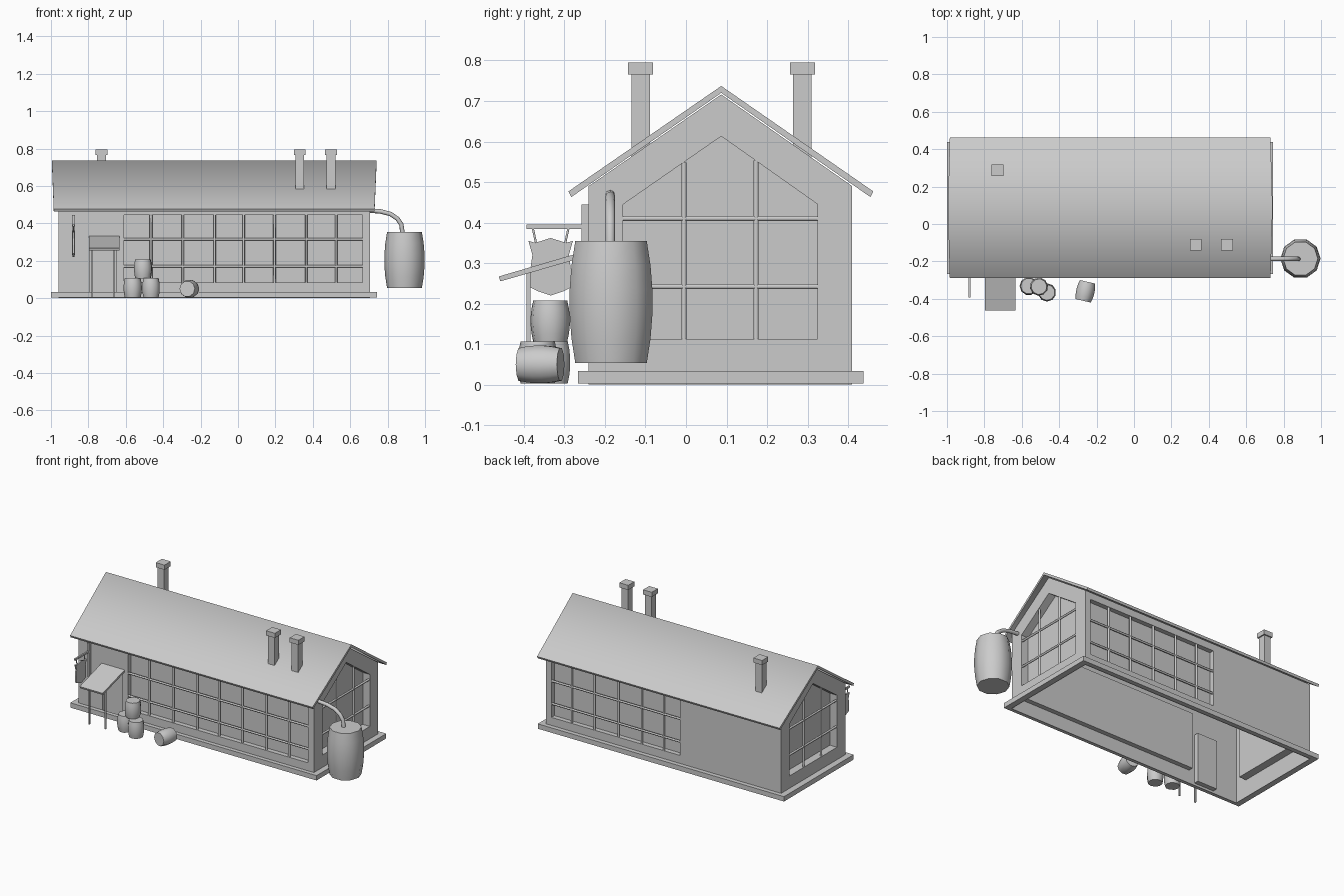
import bpy, bmesh, math
from mathutils import Vector

if "Cube" in bpy.data.objects:
    bpy.data.objects.remove(bpy.data.objects["Cube"])

X0, X1, Y0, Y1, YC = -0.96, 0.705, -0.24, 0.41, 0.087
EAVE, PEAK = 0.49, 0.716


def finish(name, bm, smooth=None):
    bmesh.ops.recalc_face_normals(bm, faces=bm.faces[:])
    me = bpy.data.meshes.new(name)
    bm.to_mesh(me)
    bm.free()
    ob = bpy.data.objects.new(name, me)
    bpy.context.collection.objects.link(ob)
    if smooth:
        bpy.ops.object.select_all(action='DESELECT')
        ob.select_set(True)
        bpy.context.view_layer.objects.active = ob
        bpy.ops.object.shade_smooth_by_angle(angle=math.radians(smooth))
    return ob


def box(name, lo, hi):
    bm = bmesh.new()
    bmesh.ops.create_cube(bm, size=1)
    for v in bm.verts:
        v.co = [(a + b) / 2 + c * (b - a) for a, b, c in zip(lo, hi, v.co)]
    return finish(name, bm)


def prism(name, pts, offset, smooth=None):
    bm = bmesh.new()
    f = bm.faces.new([bm.verts.new(p) for p in pts])
    ext = bmesh.ops.extrude_face_region(bm, geom=[f], use_keep_orig=True)
    bmesh.ops.translate(bm, vec=offset, verts=[v for v in ext['geom'] if isinstance(v, bmesh.types.BMVert)])
    return finish(name, bm, smooth)


def tube(name, pts, r, res=1):
    cu = bpy.data.curves.new(name, 'CURVE')
    cu.dimensions = '3D'
    cu.bevel_depth, cu.bevel_resolution, cu.use_fill_caps = r, res, True
    sp = cu.splines.new('POLY')
    sp.points.add(len(pts) - 1)
    for p, co in zip(sp.points, pts):
        p.co = (*co, 1)
    ob = bpy.data.objects.new(name, cu)
    bpy.context.collection.objects.link(ob)
    return ob


def wall(bm, outline, holes, to3d, depth):
    # Flat wall with recessed panels pushed inward
    def loop(pts, d=0):
        vs = [bm.verts.new(to3d(a, b, d)) for a, b in pts]
        return vs, [bm.edges.new((vs[i - 1], vs[i])) for i in range(len(vs))]
    edges = loop(outline)[1]
    for h in holes:
        front, e = loop(h)
        back, _ = loop(h, depth)
        edges += e
        bm.faces.new(back)
        for i in range(len(h)):
            bm.faces.new((front[i - 1], front[i], back[i], back[i - 1]))
    bmesh.ops.triangle_fill(bm, edges=edges, use_beauty=True, use_dissolve=False)


def rect(a0, a1, b0, b1):
    return [(a0, b0), (a1, b0), (a1, b1), (a0, b1)]


# Wall shell, open underneath
front = lambda a, b, d=0: (a, Y0 + d, b)
back = lambda a, b, d=0: (a, Y1 - d, b)
right = lambda a, b, d=0: (X1 - d, a, b)
left = lambda a, b, d=0: (X0 + d, a, b)
gable = [(Y0, 0), (Y1, 0), (Y1, EAVE), (YC, PEAK), (Y0, EAVE)]
gable_win = [(-0.155, 0.113), (0.325, 0.113), (0.325, 0.445), (YC, 0.613), (-0.155, 0.445)]
bm = bmesh.new()
wall(bm, rect(X0, X1, 0, EAVE), [rect(-0.61, 0.665, 0.085, 0.445), rect(-0.79, -0.65, 0.015, 0.33)], front, 0.03)
wall(bm, rect(X0, X1, 0, EAVE), [rect(-0.245, 0.665, 0.085, 0.445)], back, 0.03)
wall(bm, gable, [gable_win], right, 0.05)
wall(bm, gable, [gable_win], left, 0.05)
bmesh.ops.remove_doubles(bm, verts=bm.verts[:], dist=1e-5)
finish("walls", bm)

# Window bars
bars_x = [-0.465, -0.295, -0.125, 0.03, 0.195, 0.365, 0.525]
for side, to3d, start in (("front", front, -0.61), ("back", back, -0.245)):
    for x in bars_x:
        if x > start:
            tube(side + "_window_bar", [to3d(x, z, 0.008) for z in (0.085, 0.445)], 0.007)
    for z in (0.17, 0.315):
        tube(side + "_window_rail", [to3d(x, z, 0.008) for x in (start, 0.665)], 0.007)
for side, to3d in (("right", right), ("left", left)):
    for y in (-0.005, 0.173):
        top = 0.613 - abs(y - YC) * 0.7
        tube(side + "_window_bar", [to3d(y, z, 0.008) for z in (0.113, top)], 0.007)
    for z in (0.242, 0.41):
        tube(side + "_window_rail", [to3d(y, z, 0.008) for y in (-0.155, 0.325)], 0.007)

# Foundation ledge around the walls
box("front_ledge", (-1, -0.266, 0.003), (0.742, Y0, 0.034))
box("back_ledge", (-1, Y1, 0.003), (0.742, 0.438, 0.034))
box("left_ledge", (-1, Y0, 0.003), (X0, Y1, 0.034))
box("right_ledge", (X1, Y0, 0.003), (0.742, Y1, 0.034))

# Gabled roof, ridge slightly longer than the eaves
profile = [(-0.29, 0.477), (YC, 0.737), (0.462, 0.477), (0.455, 0.463), (YC, 0.72), (-0.283, 0.463)]
roof = prism("roof", [(-0.985, y, z) for y, z in profile], (1.715, 0, 0), 75)
for v in roof.data.vertices:
    if v.co.z > 0.7:
        v.co.x += 0.011 if v.co.x > 0 else -0.01

# Chimneys
for x, y in ((0.33, -0.112), (0.497, -0.112), (-0.73, 0.287)):
    box("chimney_shaft", (x - 0.023, y - 0.023, 0.56), (x + 0.023, y + 0.023, 0.767))
    box("chimney_cap", (x - 0.031, y - 0.031, 0.765), (x + 0.031, y + 0.031, 0.795))

# Door awning on two posts
prism("awning", [(-0.797, -0.462, 0.267), (-0.797, -0.458, 0.255), (-0.797, Y0, 0.318), (-0.797, Y0, 0.332)],
      (0.163, 0, 0))
for x in (-0.78, -0.664):
    box("awning_post", (x - 0.004, -0.393, 0.003), (x + 0.004, -0.384, 0.285))

# Hanging sign
SX = -0.88
box("sign_mount", (SX - 0.008, -0.258, 0.23), (SX + 0.008, Y0, 0.445))
box("sign_arm", (SX - 0.005, -0.393, 0.384), (SX + 0.005, -0.245, 0.395))
for y, dy in ((-0.378, 0.009), (-0.29, -0.009)):
    tube("sign_hanger", [(SX, y, 0.386), (SX, y + dy, 0.345)], 0.003)
shield = [(0.055, 0.355), (0.038, 0.35), (0, 0.362), (-0.038, 0.35), (-0.055, 0.355), (-0.045, 0.32),
          (-0.05, 0.285), (-0.05, 0.24), (-0.03, 0.23), (0, 0.22), (0.03, 0.23), (0.05, 0.24), (0.05, 0.285), (0.045, 0.32)]
prism("sign_board", [(SX - 0.005, -0.334 + y, z) for y, z in shield], (0.01, 0, 0))


def barrel(name, loc, r, h, rot=(0, 0, 0), sides=10):
    bm = bmesh.new()
    rings = []
    for t in (0, 0.2, 0.4, 0.6, 0.8, 1):
        rr = r * (1 - 0.14 * (2 * t - 1) ** 2)
        rings.append([bm.verts.new((rr * math.cos(a), rr * math.sin(a), (t - 0.5) * h))
                      for a in (2 * math.pi * i / sides for i in range(sides))])
    for lo, hi in zip(rings, rings[1:]):
        for i in range(sides):
            bm.faces.new((lo[i - 1], lo[i], hi[i], hi[i - 1]))
    bm.faces.new(rings[0])
    bm.faces.new(rings[-1])
    ob = finish(name, bm, 40)
    ob.location, ob.rotation_euler = loc, rot


# Rain barrel with downpipe
barrel("rain_barrel", (0.89, -0.185, 0.204), 0.108, 0.3)
tube("downpipe", [(0.69, -0.187, 0.469), (0.76, -0.187, 0.464), (0.815, -0.187, 0.45), (0.852, -0.187, 0.425),
                  (0.873, -0.187, 0.395), (0.88, -0.187, 0.345)], 0.012, 2)

# Small barrels: two standing, one stacked, one on its side
barrel("standing_barrel", (-0.563, -0.332, 0.055), 0.049, 0.104)
barrel("standing_barrel", (-0.465, -0.366, 0.055), 0.049, 0.104, (0, 0, 0.3))
barrel("stacked_barrel", (-0.508, -0.335, 0.157), 0.049, 0.102, (0, 0, 0.2))
barrel("fallen_barrel", (-0.26, -0.36, 0.05), 0.049, 0.104, (math.radians(90), 0, math.radians(-13)))
